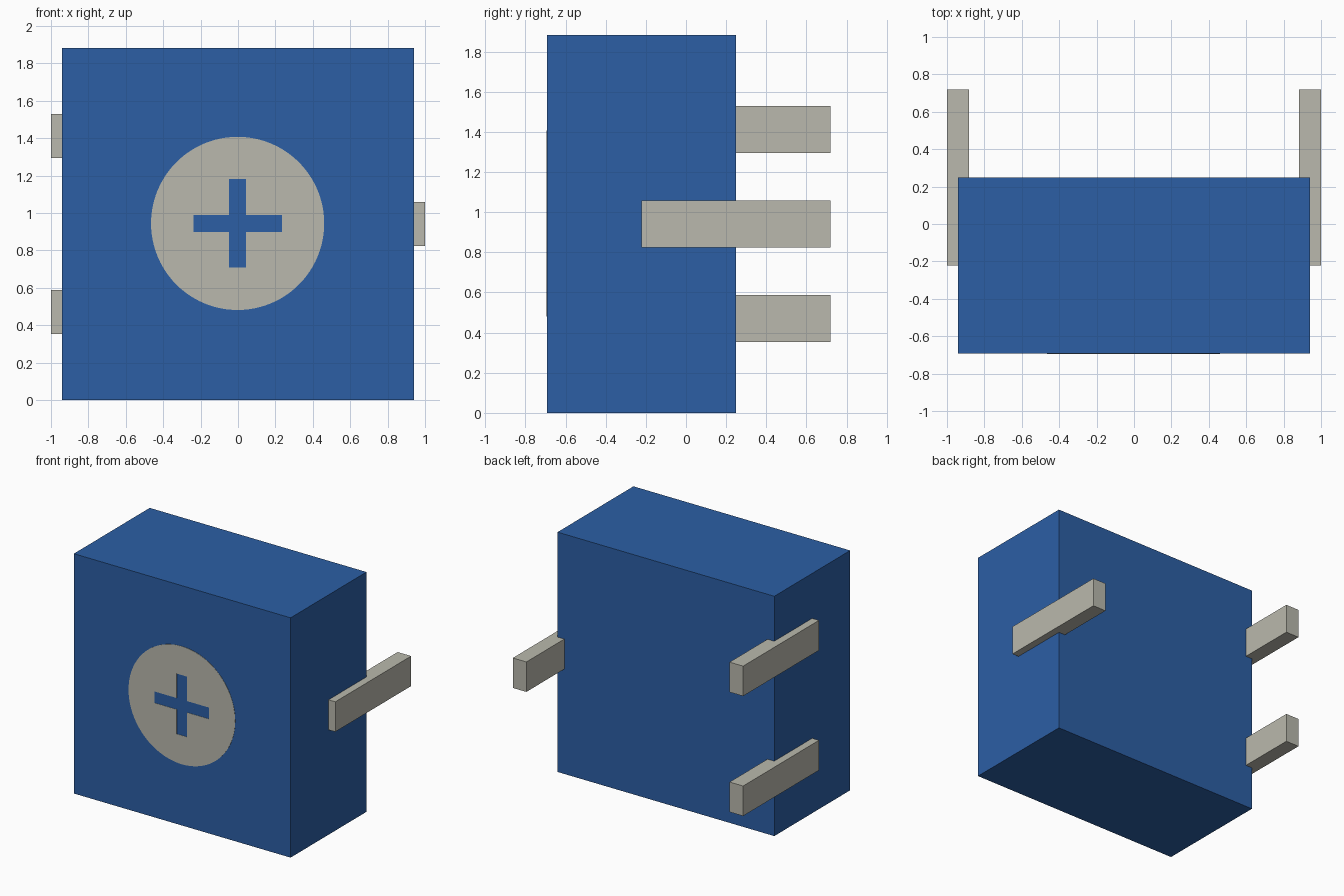
import bpy, bmesh, math
from mathutils import Matrix, Vector

cube = bpy.data.objects.get("Cube")
if cube:
    bpy.data.objects.remove(cube, do_unlink=True)


def make_material(name, rgb):
    mat = bpy.data.materials.new(name)
    mat.use_nodes = True
    color = (*rgb, 1.0)
    mat.diffuse_color = color
    mat.node_tree.nodes["Principled BSDF"].inputs["Base Color"].default_value = color
    return mat


blue = make_material("blue", (0.025, 0.114, 0.376))
stone = make_material("warm grey", (0.491, 0.485, 0.418))


def add_object(name, bm, mat):
    mesh = bpy.data.meshes.new(name)
    bm.to_mesh(mesh)
    bm.free()
    mesh.materials.append(mat)
    obj = bpy.data.objects.new(name, mesh)
    bpy.context.collection.objects.link(obj)
    return obj


def box(name, low, high, mat):
    size = [h - l for l, h in zip(low, high)]
    mid = [(h + l) / 2 for l, h in zip(low, high)]
    bm = bmesh.new()
    bmesh.ops.create_cube(bm, size=1, matrix=Matrix.Translation(mid) @ Matrix.Diagonal((*size, 1)))
    return add_object(name, bm, mat)


U = 2 / 34            # the whole model sits on a regular 34-unit grid
FRONT = -0.692
BACK = FRONT + 16 * U

# Body block
box("body", (-16 * U, FRONT, 0), (16 * U, BACK, 32 * U), blue)

# Side prongs: one on the left, two on the right
for name, side, z in (("left_prong", 1, 14), ("right_upper_prong", -1, 22), ("right_lower_prong", -1, 6)):
    x0, x1 = sorted((side * 15 * U, side * 17 * U))
    box(name, (x0, BACK - 8 * U, z * U), (x1, BACK + 8 * U, (z + 4) * U), stone)

# Round front badge with a cross-shaped opening, one quadrant turned four times
RADIUS, ARM, HALF = 0.463, 0.237, 0.045
STEPS = 24
arc = [(RADIUS * math.cos(a), RADIUS * math.sin(a))
       for a in (math.pi / 2 * i / STEPS for i in range(STEPS + 1))]
quadrant = [(HALF, HALF), (ARM, HALF), (ARM, 0)] + arc + [(0, ARM), (HALF, ARM)]
bm = bmesh.new()
for k in range(4):
    turn = Matrix.Rotation(k * math.pi / 2, 2)
    points = [turn @ Vector(p) for p in quadrant]
    bm.faces.new([bm.verts.new((p.x, 0, p.y)) for p in points])
bmesh.ops.remove_doubles(bm, verts=bm.verts, dist=1e-5)
badge = add_object("badge", bm, stone)
badge.location = (-0.002, FRONT, 16 * U + 0.003)
plate = badge.modifiers.new("thickness", "SOLIDIFY")
plate.thickness = 0.004
plate.offset = 0
